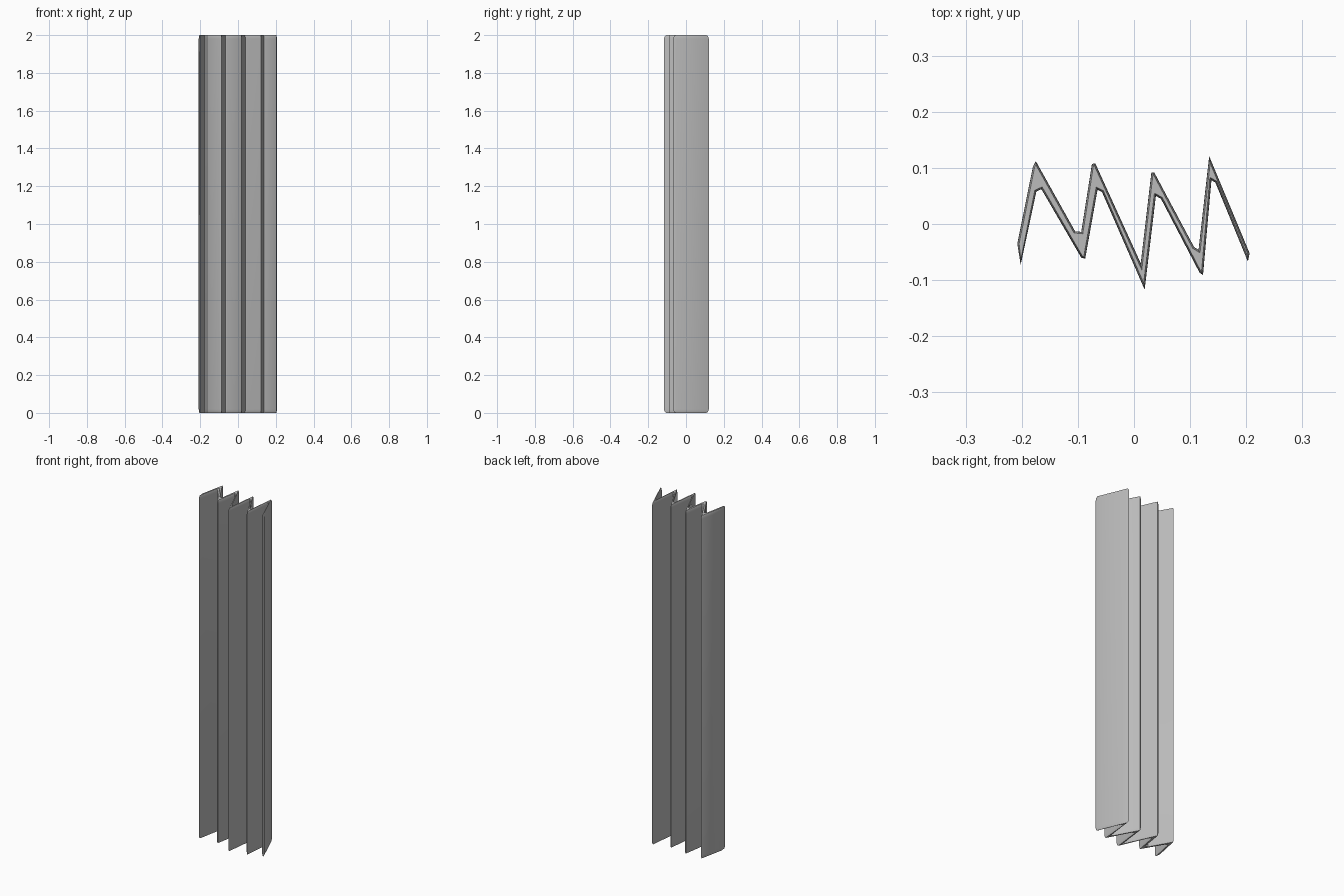
import bpy, bmesh
from mathutils import Vector

cube = bpy.data.objects.get("Cube")
if cube:
    bpy.data.objects.remove(cube, do_unlink=True)

grey = bpy.data.materials.new("plain grey")
grey.use_nodes = True
colour = (0.5, 0.5, 0.5, 1)
grey.diffuse_color = colour
grey.node_tree.nodes["Principled BSDF"].inputs["Base Color"].default_value = colour

# Pleated cross-section: back edge left to right, then front edge right to left
back = [(-.202, -.073), (-.208, -.035), (-.18, .103), (-.175, .112), (-.105, -.013),
        (-.094, -.014), (-.075, .107), (-.069, .108), (.012, -.07), (.031, .092),
        (.036, .092), (.107, -.041), (.115, -.046), (.134, .121), (.206, -.052)]
front = [(.203, -.067), (.145, .074), (.138, .078), (.123, -.091), (.117, -.087),
         (.048, .045), (.039, .05), (.019, -.117), (-.057, .057), (-.065, .061),
         (-.087, -.062), (-.094, -.06), (-.165, .062), (-.174, .058)]
outline = [Vector(p) for p in back + front]


def inset(points, amount):
    """Move a clockwise outline inwards by an even distance."""
    result = []
    for i, p in enumerate(points):
        a = (p - points[i - 1]).normalized()
        b = (points[(i + 1) % len(points)] - p).normalized()
        na, nb = Vector((a.y, -a.x)), Vector((b.y, -b.x))
        result.append(p + (na + nb) * amount / max(1 + na.dot(nb), .12))
    return result


# Stack the outline, narrowing it at both ends for softened rims
bm = bmesh.new()
rims = [(0, .0032), (.004, .0018), (.01, .0006), (.02, 0)]
levels = rims + [(2 - z, d) for z, d in reversed(rims)]
rings = [[bm.verts.new((p.x, p.y, z)) for p in inset(outline, d)] for z, d in levels]
for low, high in zip(rings, rings[1:]):
    for i in range(len(low)):
        j = (i + 1) % len(low)
        bm.faces.new((low[i], low[j], high[j], high[i]))
bm.faces.new(rings[0])
bm.faces.new(rings[-1])
bmesh.ops.recalc_face_normals(bm, faces=bm.faces)

mesh = bpy.data.meshes.new("pleated_panel")
bm.to_mesh(mesh)
bm.free()
mesh.materials.append(grey)
panel = bpy.data.objects.new("pleated_panel", mesh)
bpy.context.collection.objects.link(panel)

# Smooth the rounded rims, keep the folds crisp
bpy.context.view_layer.objects.active = panel
panel.select_set(True)
bpy.ops.object.shade_smooth_by_angle(angle=.9)
